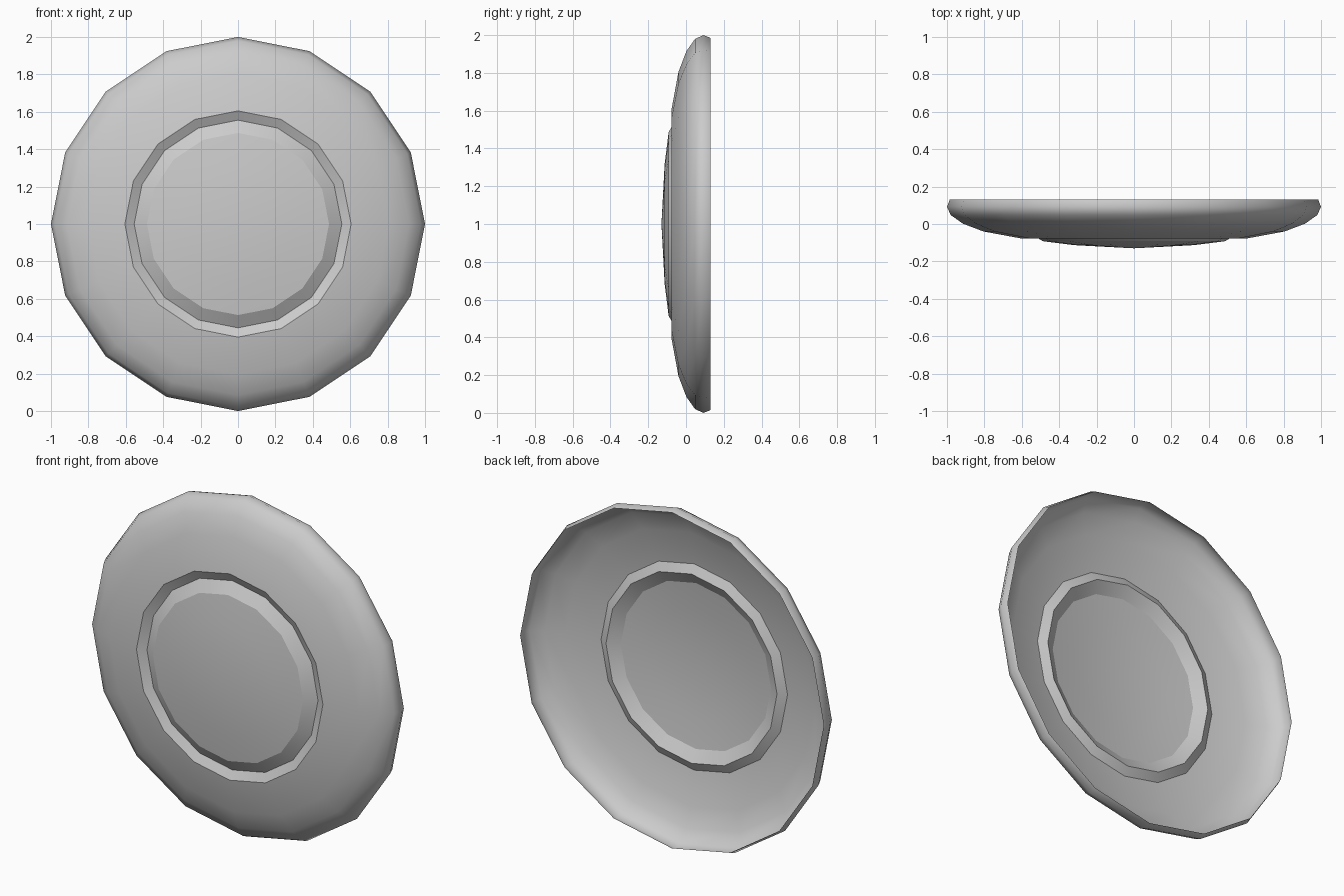
import bpy, bmesh
from math import sin, cos, pi

if "Cube" in bpy.data.objects:
    bpy.data.objects.remove(bpy.data.objects["Cube"])

SIDES = 16
# Profile from rim lip to near the centre: (radius, y, crisp ring)
PROFILE = [(0.985, 0.13, False), (1.0, 0.092, False), (0.98, 0.048, False),
           (0.915, 0.002, False), (0.805, -0.04, False), (0.605, -0.077, True),
           (0.555, -0.051, True), (0.487, -0.092, True), (0.32, -0.113, False)]

bm = bmesh.new()

# Rings of the disc shell
rings = [[bm.verts.new((r * sin(2 * pi * i / SIDES), y, 1 + r * cos(2 * pi * i / SIDES)))
          for i in range(SIDES)] for r, y, _ in PROFILE]
centre = bm.verts.new((0, -0.13, 1))

for a, b in zip(rings, rings[1:]):
    for i in range(SIDES):
        j = (i + 1) % SIDES
        bm.faces.new((a[i], a[j], b[j], b[i]))
for i in range(SIDES):
    bm.faces.new((rings[-1][i], rings[-1][(i + 1) % SIDES], centre))

# Outside faces the front; smooth all but the groove edges
bm.normal_update()
if sum(f.normal.y for f in bm.faces) > 0:
    bmesh.ops.reverse_faces(bm, faces=bm.faces[:])
for f in bm.faces:
    f.smooth = True
for ring, (_, _, crisp) in zip(rings, PROFILE):
    if crisp:
        for i in range(SIDES):
            bm.edges.get((ring[i], ring[(i + 1) % SIDES])).smooth = False

mesh = bpy.data.meshes.new("flying_disc")
bm.to_mesh(mesh)
bm.free()
bpy.context.collection.objects.link(bpy.data.objects.new("flying_disc", mesh))
